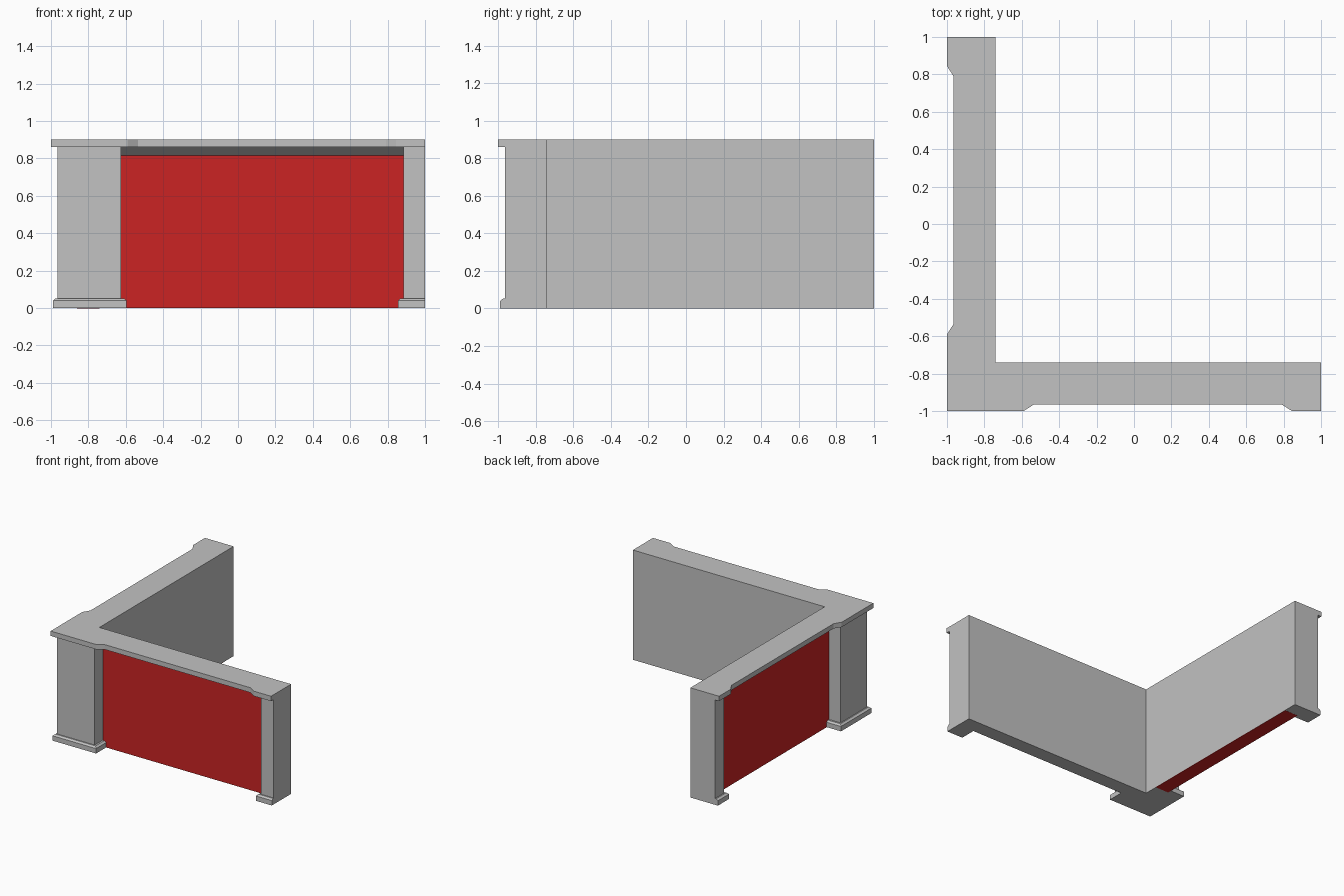
import bpy, bmesh

cube = bpy.data.objects.get("Cube")
if cube:
    bpy.data.objects.remove(cube, do_unlink=True)


def material(name, colour):
    m = bpy.data.materials.new(name)
    m.use_nodes = True
    m.diffuse_color = colour
    m.node_tree.nodes["Principled BSDF"].inputs["Base Color"].default_value = colour
    return m


GREY = material("light grey", (0.54, 0.54, 0.54, 1))
RED = material("red", (0.6, 0.017, 0.017, 1))


def loft(name, loops, mats=(GREY,), swap=False, red_rule=None):
    """Solid skinned through matching closed loops; swap mirrors it across the diagonal."""
    bm = bmesh.new()
    rings = [[bm.verts.new((y, x, z) if swap else (x, y, z)) for x, y, z in lp] for lp in loops]
    bm.faces.new(rings[0])
    bm.faces.new(rings[-1])
    n = len(rings[0])
    for a, b in zip(rings, rings[1:]):
        for i in range(n):
            j = (i + 1) % n
            bm.faces.new((a[i], a[j], b[j], b[i]))
    bmesh.ops.recalc_face_normals(bm, faces=bm.faces)
    if red_rule:
        for f in bm.faces:
            f.material_index = int(red_rule(f))
    me = bpy.data.meshes.new(name)
    bm.to_mesh(me)
    bm.free()
    for m in mats:
        me.materials.append(m)
    ob = bpy.data.objects.new(name, me)
    bpy.context.collection.objects.link(ob)
    return ob


def level(outline, z):
    return [(x, y, z) for x, y in outline]


def mirrored(half):
    """Close a half outline running from outer corner to inner corner over the diagonal."""
    return half + [(y, x) for x, y in reversed(half[1:-1])]


INNER, RECESS, FRONT = -0.74, -0.86, -0.965    # wall back, panel and pillar planes
P0, P1 = -0.625, 0.885                         # panel ends
UNDER, TOP = 0.86, 0.9                         # worktop heights

# L-shaped wall with pillars and recessed red panels
body = mirrored([(FRONT, FRONT), (P0, FRONT), (P0, RECESS), (P1, RECESS),
                 (P1, FRONT), (1, FRONT), (1, INNER), (INNER, INNER)])


def is_panel(f):
    c, n = f.calc_center_median(), f.normal
    return any(n[k] < -0.9 and abs(c[k] - RECESS) < 0.001 for k in (0, 1))


loft("counter_walls", [level(body, 0), level(body, UNDER)], (GREY, RED), red_rule=is_panel)

# Worktop with shallow notches above the panels
top = mirrored([(-1, -1), (-0.59, -1), (-0.535, FRONT), (0.79, FRONT),
                (0.845, -1), (1, -1), (1, INNER), (INNER, INNER)])
loft("worktop", [level(top, UNDER), level(top, TOP)])

# Plinth at the corner, with a bevelled upper edge
def corner_plinth(g):
    return mirrored([(-0.99 + g, -0.99 + g), (-0.595 - g, -0.99 + g),
                     (-0.595 - g, RECESS), (RECESS, RECESS)])


def end_plinth(g):
    return [(0.855 + g, -0.99 + g), (1, -0.99 + g), (1, RECESS), (0.855 + g, RECESS)]


def plinth(name, outline, swap=False):
    loft(name, [level(outline(0), 0), level(outline(0), 0.04), level(outline(0.015), 0.052)], swap=swap)


plinth("corner_plinth", corner_plinth)

# Parts repeated on both arms
for side, swap in (("front", False), ("side", True)):
    plinth(side + "_end_plinth", end_plinth, swap)
    # sloped support under the worktop lip
    section = [(RECESS, 0.815), (RECESS, UNDER), (-0.92, UNDER)]
    loft(side + "_lip_support", [[(x, y, z) for y, z in section] for x in (P0, P1)], swap=swap)

# Red underside of the side panel
under = [(P0, RECESS), (P1, RECESS), (P1, INNER), (P0, INNER)]
loft("side_panel_underside", [level(under, -0.001), level(under, 0.002)], (RED,), swap=True)
